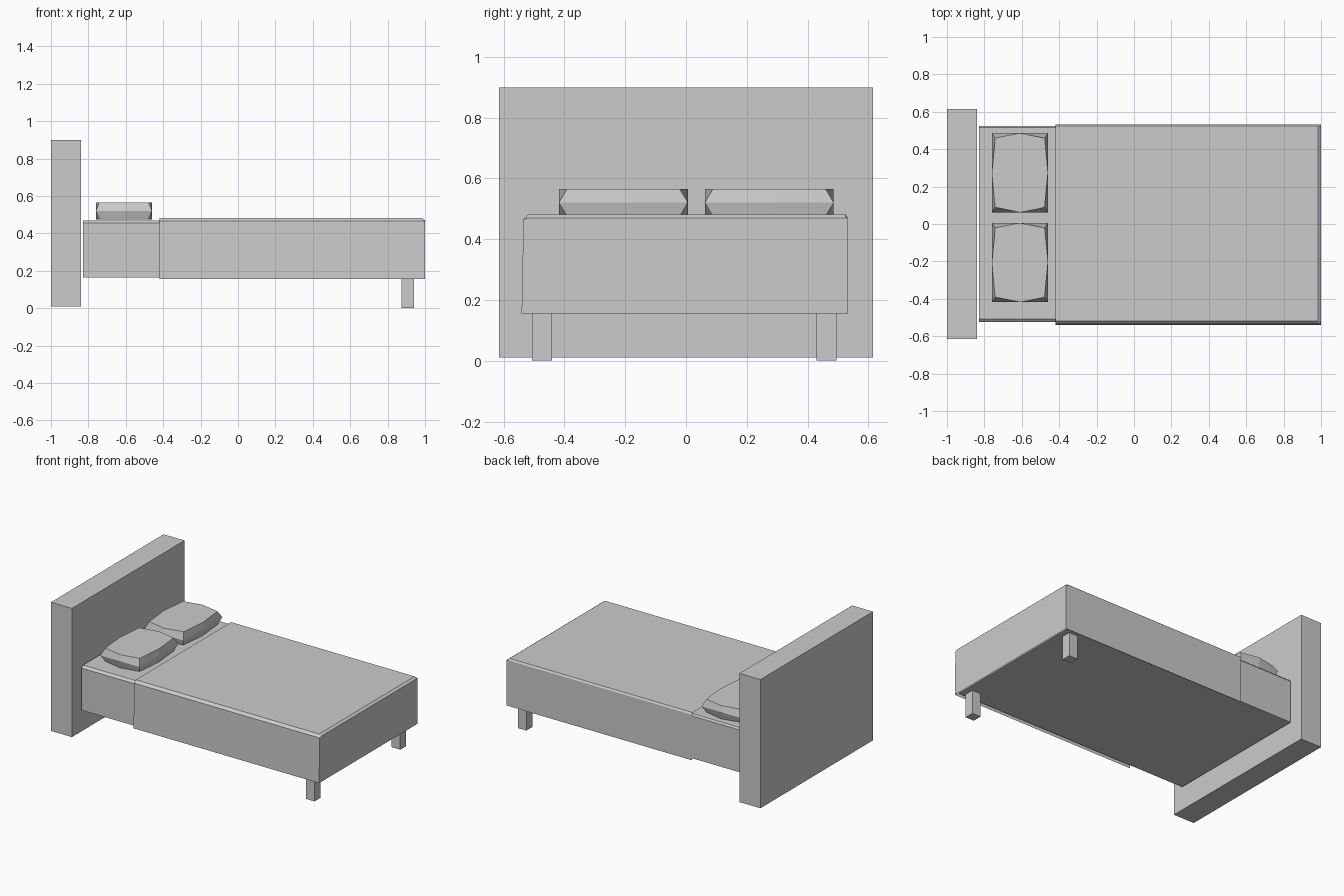
import bpy, bmesh

if "Cube" in bpy.data.objects:
    bpy.data.objects.remove(bpy.data.objects["Cube"])


def finish(name, bm):
    bmesh.ops.recalc_face_normals(bm, faces=bm.faces[:])
    me = bpy.data.meshes.new(name)
    bm.to_mesh(me)
    bm.free()
    ob = bpy.data.objects.new(name, me)
    bpy.context.collection.objects.link(ob)
    return ob


def box_mesh(lo, hi):
    bm = bmesh.new()
    bmesh.ops.create_cube(bm, size=1)
    for v in bm.verts:
        v.co = [(a + b) / 2 + c * (b - a) for a, b, c in zip(lo, hi, v.co)]
    return bm


def loft(name, stations, closed):
    """Skin a row of y-z sections along x; open sections have no underside."""
    bm = bmesh.new()
    rings = [[bm.verts.new((x, y, z)) for y, z in sec] for x, sec in stations]
    n = len(rings[0])
    for a, b in zip(rings, rings[1:]):
        for i in range(n if closed else n - 1):
            j = (i + 1) % n
            bm.faces.new((a[i], a[j], b[j], b[i]))
    bm.faces.new(rings[-1])
    if closed:
        bm.faces.new(rings[0])
    return finish(name, bm)


def pillow(name, lo, hi, inset):
    """3 x 3 x 3 point box whose eight corners are pulled in."""
    bm = box_mesh(lo, hi)
    bmesh.ops.subdivide_edges(bm, edges=bm.edges[:], cuts=1, use_grid_fill=True)
    mid = [(a + b) / 2 for a, b in zip(lo, hi)]
    for v in bm.verts:
        if all(abs(v.co[k] - mid[k]) > 0.01 for k in range(3)):
            for k in (0, 1):
                v.co[k] += inset[k] if v.co[k] < mid[k] else -inset[k]
    return finish(name, bm)


# Headboard, which also carries the head end
finish("headboard", box_mesh((-1.0, -0.615, 0.01), (-0.84, 0.615, 0.90)))

# Mattress with chamfered long edges
mattress = [(-0.525, 0.165), (-0.525, 0.456), (-0.508, 0.47),
            (0.516, 0.47), (0.525, 0.458), (0.525, 0.165)]
loft("mattress", [(-0.83, mattress), (0.98, mattress)], True)

# Blanket draped over the mattress, open underneath
blanket = [(-0.541, 0.155), (-0.535, 0.465), (-0.518, 0.482),
           (0.525, 0.482), (0.533, 0.47), (0.533, 0.155)]
foot = [(y, min(z, 0.47)) for y, z in blanket]
loft("blanket", [(-0.42, blanket), (0.983, blanket), (0.999, foot)], False)

# Pillows
for name, y in (("pillow_right", -0.418), ("pillow_left", 0.062)):
    pillow(name, (-0.76, y, 0.475), (-0.46, y + 0.424, 0.566), (0.018, 0.027))

# Foot legs
for name, y in (("leg_right", -0.506), ("leg_left", 0.43)):
    finish(name, box_mesh((0.875, y, 0.0), (0.94, y + 0.065, 0.17)))
